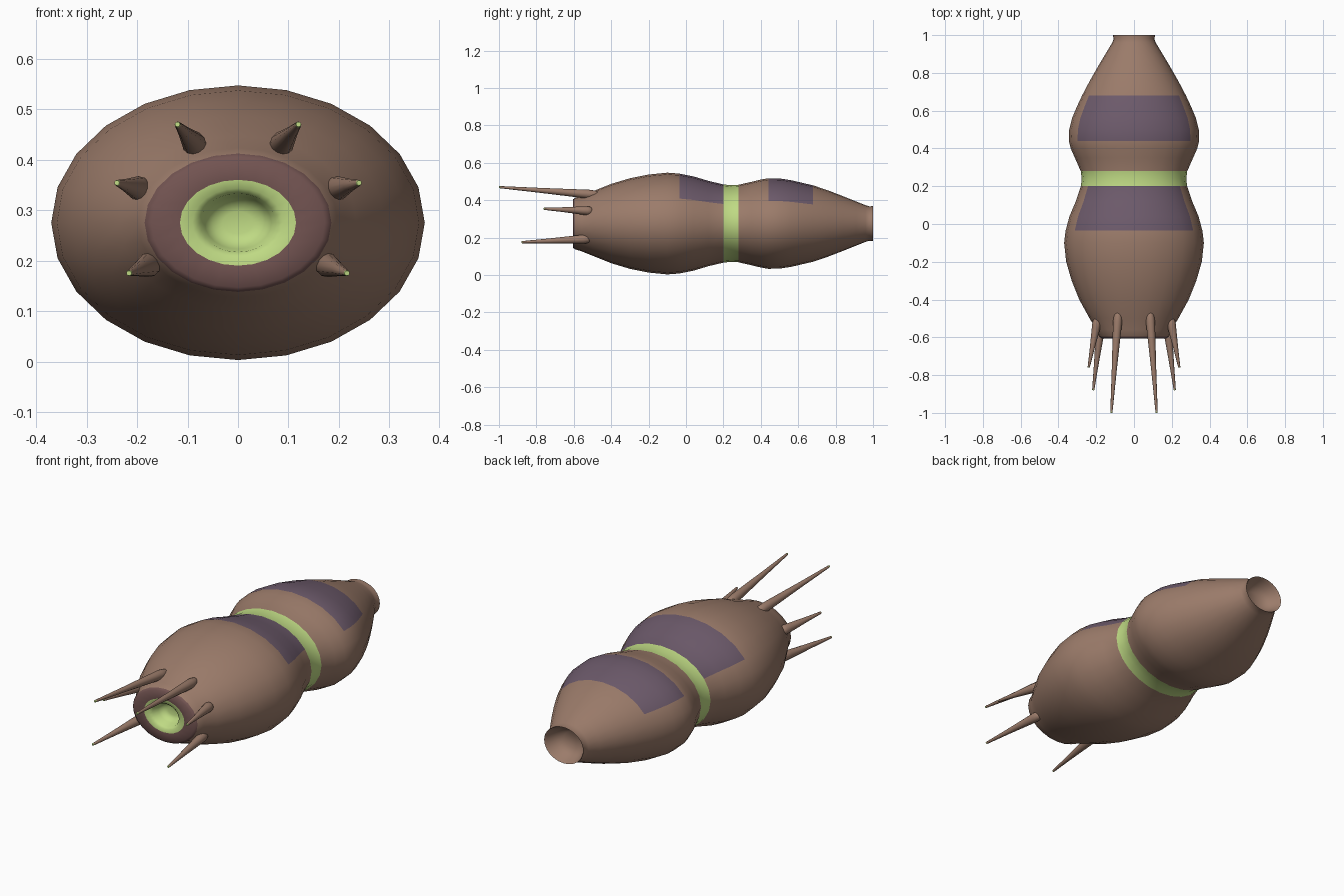
import bpy, bmesh, math
from mathutils import Vector

if "Cube" in bpy.data.objects:
    bpy.data.objects.remove(bpy.data.objects["Cube"])

CZ, SIDES = 0.275, 24


def material(name, rgb):
    m = bpy.data.materials.new(name)
    m.diffuse_color = (*rgb, 1)
    m.use_nodes = True
    m.node_tree.nodes["Principled BSDF"].inputs["Base Color"].default_value = m.diffuse_color
    return m


BROWN = material("brown hide", (0.33, 0.20, 0.145))
PURPLE = material("purple plate", (0.155, 0.105, 0.15))
GREEN = material("pale green", (0.52, 0.70, 0.23))
MAROON = material("maroon mouth", (0.17, 0.088, 0.083))


def finish(name, bm, mats, angle=40):
    bmesh.ops.recalc_face_normals(bm, faces=bm.faces)
    me = bpy.data.meshes.new(name)
    bm.to_mesh(me)
    bm.free()
    for m in mats:
        me.materials.append(m)
    ob = bpy.data.objects.new(name, me)
    bpy.context.collection.objects.link(ob)
    bpy.ops.object.select_all(action='DESELECT')
    ob.select_set(True)
    bpy.context.view_layer.objects.active = ob
    bpy.ops.object.shade_smooth_by_angle(angle=math.radians(angle))
    return ob


def loft(bm, rings, rule):
    """Skin a list of vertex rings; rule(segment, side) gives the material."""
    n = len(rings[0])
    for i in range(len(rings) - 1):
        for k in range(n):
            j = (k + 1) % n
            f = bm.faces.new((rings[i][k], rings[i][j], rings[i + 1][j], rings[i + 1][k]))
            f.material_index = rule(i, k)


def ellipse(bm, y, rx, rz, z=CZ):
    return [bm.verts.new((rx * math.cos(a), y, z + rz * math.sin(a)))
            for a in (2 * math.pi * k / SIDES for k in range(SIDES))]


# Body: (y, half width, half height) from throat to mouth rim to tail cup
profile = [
    (-0.53, 0.03, 0.022), (-0.535, 0.05, 0.037), (-0.555, 0.066, 0.052),
    (-0.59, 0.075, 0.058), (-0.60, 0.09, 0.068), (-0.603, 0.115, 0.085),
    (-0.605, 0.172, 0.128), (-0.595, 0.185, 0.137), (-0.56, 0.198, 0.148),
    (-0.5, 0.235, 0.172), (-0.4, 0.29, 0.212), (-0.3, 0.33, 0.242),
    (-0.2, 0.359, 0.262), (-0.1, 0.37, 0.272), (-0.035, 0.362, 0.267),
    (0.04, 0.342, 0.252), (0.12, 0.308, 0.228), (0.2, 0.281, 0.209),
    (0.24, 0.277, 0.205), (0.28, 0.282, 0.207), (0.35, 0.313, 0.223),
    (0.40, 0.335, 0.235), (0.44, 0.345, 0.242), (0.50, 0.343, 0.241),
    (0.56, 0.328, 0.232), (0.62, 0.303, 0.218), (0.68, 0.275, 0.204),
    (0.76, 0.233, 0.177), (0.84, 0.187, 0.146), (0.91, 0.145, 0.118),
    (0.96, 0.115, 0.098), (0.98, 0.108, 0.092), (1.0, 0.112, 0.093),
    (0.985, 0.102, 0.085), (0.95, 0.085, 0.071), (0.925, 0.05, 0.042),
]


def body_rule(i, k):
    y = (profile[i][0] + profile[i + 1][0]) / 2
    if i < 5:
        return 2
    if i < 7:
        return 3
    if 0.2 < y < 0.28:
        return 2
    on_back = 2 <= k < 10          # upper 120 degrees
    if on_back and (-0.035 < y < 0.2 or 0.44 < y < 0.68):
        return 1
    return 0


bm = bmesh.new()
rings = [ellipse(bm, *p) for p in profile]
loft(bm, rings, body_rule)
bm.faces.new(rings[0]).material_index = 2
bm.faces.new(rings[-1]).material_index = 0
finish("body", bm, [BROWN, PURPLE, GREEN, MAROON], 60)


# Feelers: tapered spikes with a rounded root and a green tip
def feeler(name, root, tip):
    root, tip = Vector(root), Vector(tip)
    axis = tip - root
    side = axis.cross(Vector((0, 0, 1))).normalized()
    up = side.cross(axis).normalized()
    stations = [(0, 0.006), (0.015, 0.016), (0.05, 0.022), (0.11, 0.024),
                (0.2, 0.022), (0.6, 0.013), (0.985, 0.006), (1, 0.005)]
    bm = bmesh.new()
    n = 12
    rings = [[bm.verts.new(root + axis * t + r * (side * math.cos(2 * math.pi * k / n)
                                                  + up * math.sin(2 * math.pi * k / n)))
              for k in range(n)] for t, r in stations]
    loft(bm, rings, lambda i, k: int(i == len(stations) - 2))
    bm.faces.new(rings[0])
    bm.faces.new(rings[-1]).material_index = 1
    finish(name, bm, [BROWN, GREEN])


feelers = {
    "upper": ((0.083, -0.46, 0.427), (0.12, -1.0, 0.47)),
    "middle": ((0.192, -0.50, 0.342), (0.24, -0.76, 0.354)),
    "lower": ((0.172, -0.51, 0.193), (0.216, -0.88, 0.175)),
}
for label, (root, tip) in feelers.items():
    for s, hand in ((-1, "left"), (1, "right")):
        feeler(f"{label}_feeler_{hand}", (s * root[0], *root[1:]), (s * tip[0], *tip[1:]))
